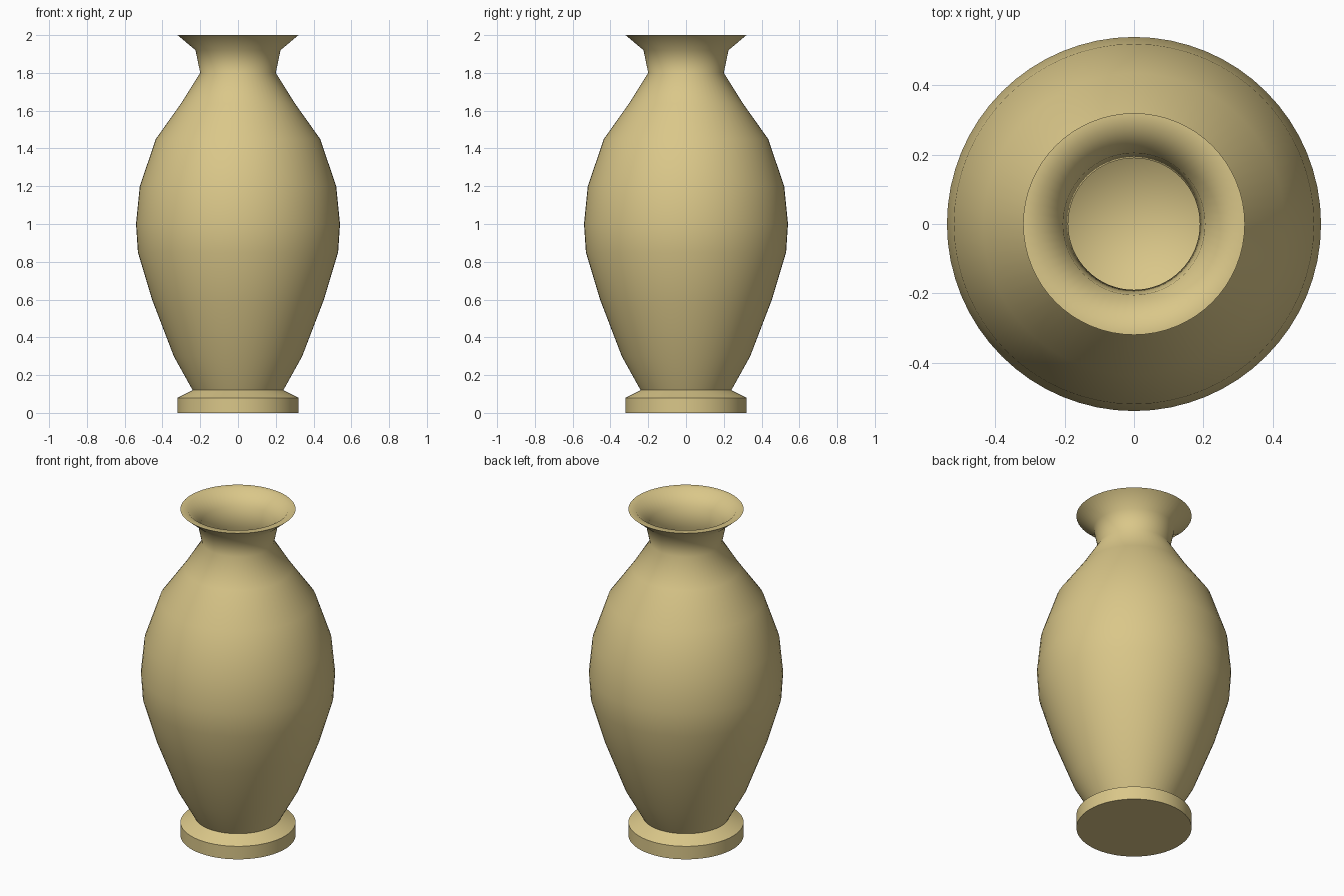
import bpy, bmesh, math

if "Cube" in bpy.data.objects:
    bpy.data.objects.remove(bpy.data.objects["Cube"])

SEGMENTS = 64

# Profile (radius, height): outside from the foot up, over the lip, down the inside
outer = [(0, 0), (0.32, 0), (0.32, 0.08), (0.24, 0.12), (0.34, 0.30), (0.455, 0.60),
         (0.53, 0.85), (0.54, 1.0), (0.52, 1.2), (0.435, 1.45), (0.30, 1.64),
         (0.20, 1.80), (0.225, 1.92), (0.32, 2.0)]
inner = [(0.28, 2.0), (0.205, 1.92), (0.19, 1.80), (0.28, 1.62), (0.41, 1.43),
         (0.49, 1.2), (0.51, 1.0), (0.50, 0.85), (0.425, 0.60), (0.31, 0.32),
         (0.19, 0.18), (0, 0.14)]

# Lathe the profile around the z axis
bm = bmesh.new()
verts = [bm.verts.new((r, 0, z)) for r, z in outer + inner]
edges = [bm.edges.new(pair) for pair in zip(verts, verts[1:])]
bmesh.ops.spin(bm, geom=verts + edges, cent=(0, 0, 0), axis=(0, 0, 1),
               angle=2 * math.pi, steps=SEGMENTS)
bmesh.ops.remove_doubles(bm, verts=bm.verts[:], dist=1e-4)
bmesh.ops.recalc_face_normals(bm, faces=bm.faces[:])

mesh = bpy.data.meshes.new("vase")
bm.to_mesh(mesh)
bm.free()
vase = bpy.data.objects.new("vase", mesh)
bpy.context.collection.objects.link(vase)

# Sandy clay colour
clay = bpy.data.materials.new("sandy_clay")
clay.diffuse_color = (0.70, 0.57, 0.25, 1)
clay.use_nodes = True
clay.node_tree.nodes["Principled BSDF"].inputs["Base Color"].default_value = clay.diffuse_color
mesh.materials.append(clay)

# Smooth body, crisp foot and lip
bpy.context.view_layer.objects.active = vase
vase.select_set(True)
bpy.ops.object.shade_smooth_by_angle(angle=math.radians(50))
